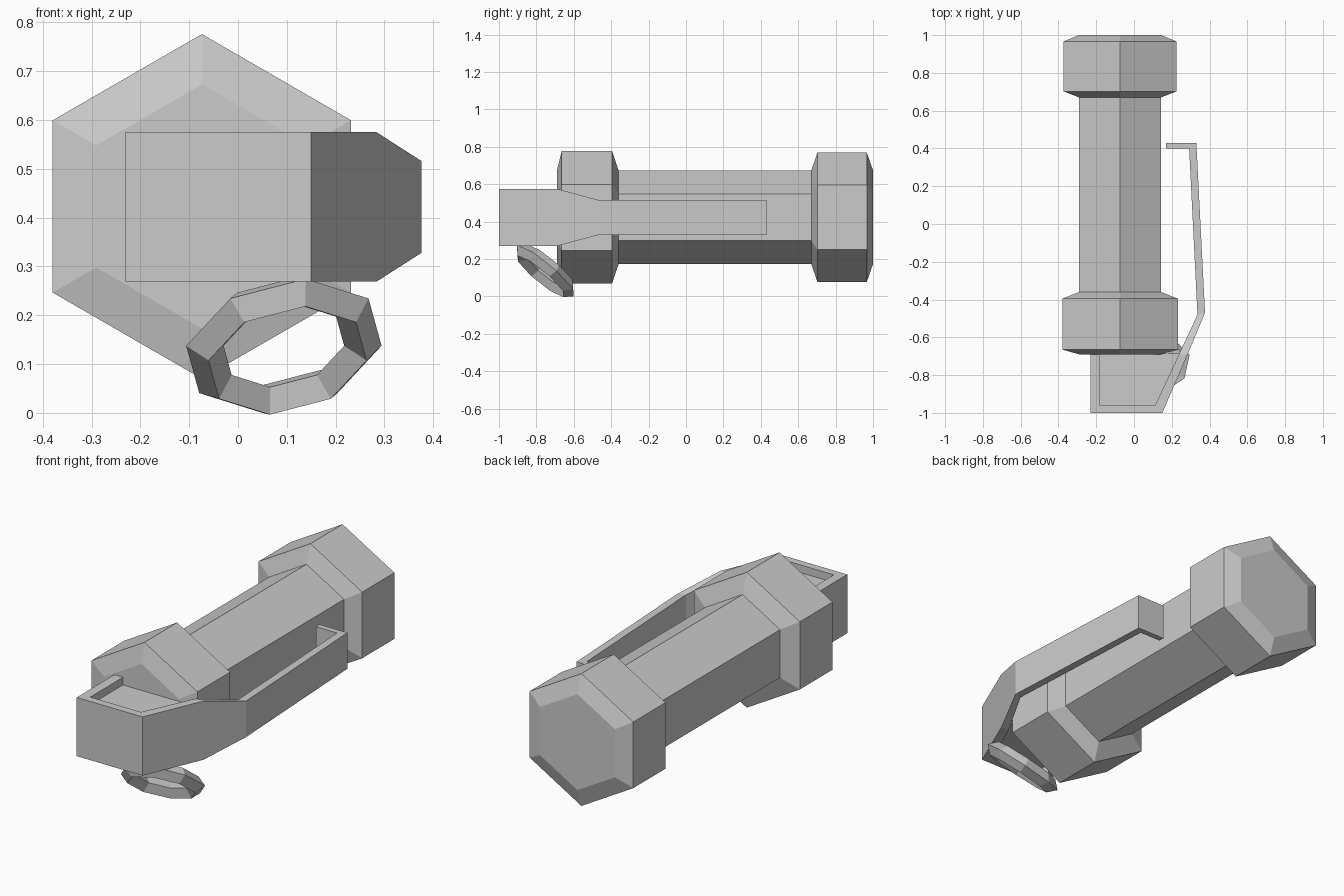
import bpy
from math import cos, sin, pi
from mathutils import Vector

if "Cube" in bpy.data.objects:
    bpy.data.objects.remove(bpy.data.objects["Cube"])


def make(name, verts, faces):
    me = bpy.data.meshes.new(name)
    me.from_pydata([tuple(v) for v in verts], [], faces)
    ob = bpy.data.objects.new(name, me)
    bpy.context.collection.objects.link(ob)
    # consistent outward normals
    bpy.context.view_layer.objects.active = ob
    ob.select_set(True)
    bpy.ops.object.mode_set(mode='EDIT')
    bpy.ops.mesh.select_all(action='SELECT')
    bpy.ops.mesh.normals_make_consistent(inside=False)
    bpy.ops.object.mode_set(mode='OBJECT')
    ob.select_set(False)
    return ob


def loft(name, rings, closed=False):
    """Skin equal-length rings of points; cap the ends unless closed."""
    n, m = len(rings[0]), len(rings)
    verts = [p for r in rings for p in r]
    faces = []
    for i in range(m if closed else m - 1):
        j = (i + 1) % m
        for k in range(n):
            l = (k + 1) % n
            faces.append((i * n + k, i * n + l, j * n + l, j * n + k))
    if not closed:
        faces += [tuple(range(n)), tuple(range((m - 1) * n, m * n))]
    return make(name, verts, faces)


# Hexagonal bar with flared collars: (y, radius) along its length
profile = [(-0.69, 0.25), (-0.665, 0.353), (-0.395, 0.353), (-0.36, 0.25),
           (0.67, 0.25), (0.702, 0.345), (0.967, 0.345), (1.0, 0.25)]
loft("hex_body", [[(-0.074 + r * sin(k * pi / 3), y, 0.423 + r * cos(k * pi / 3))
                   for k in range(6)] for y, r in profile])

# Side clip: outer xy, inner xy, half height
stations = [(-0.23, -0.69, -0.18, -0.69, 0.153),
            (-0.23, -1.0, -0.18, -0.96, 0.153),
            (0.15, -1.0, 0.112, -0.96, 0.153),
            (0.284, -0.69, 0.238, -0.69, 0.153),
            (0.376, -0.47, 0.336, -0.48, 0.094),
            (0.33, 0.43, 0.292, 0.40, 0.094),
            (0.17, 0.43, 0.17, 0.40, 0.094)]
zc = 0.422
loft("side_clip", [[(ox, oy, zc - h), (ox, oy, zc + h), (ix, iy, zc + h), (ix, iy, zc - h)]
                   for ox, oy, ix, iy, h in stations])

# Recessed block joining the clip to the body
plan = [(-0.2, -0.98), (0.13, -0.98), (0.26, -0.685), (-0.2, -0.685)]
loft("clip_block", [[(x, y, z) for x, y in plan] for z in (0.31, 0.535)])

# Tilted eight-sided ring with a diamond cross-section
centre = Vector((0.094, -0.7525, 0.1375))
u = Vector((0.2, 0.06, 0)).normalized()
v = Vector((0.045, -0.151, 0.137)).normalized()
normal = u.cross(v)
rings = []
for k in range(8):
    d = u * cos(k * pi / 4) + v * sin(k * pi / 4)
    rings.append([centre + d * (0.169 + 0.04 * cos(t * pi / 2)) + normal * 0.04 * sin(t * pi / 2)
                  for t in range(4)])
loft("key_ring", rings, closed=True)
